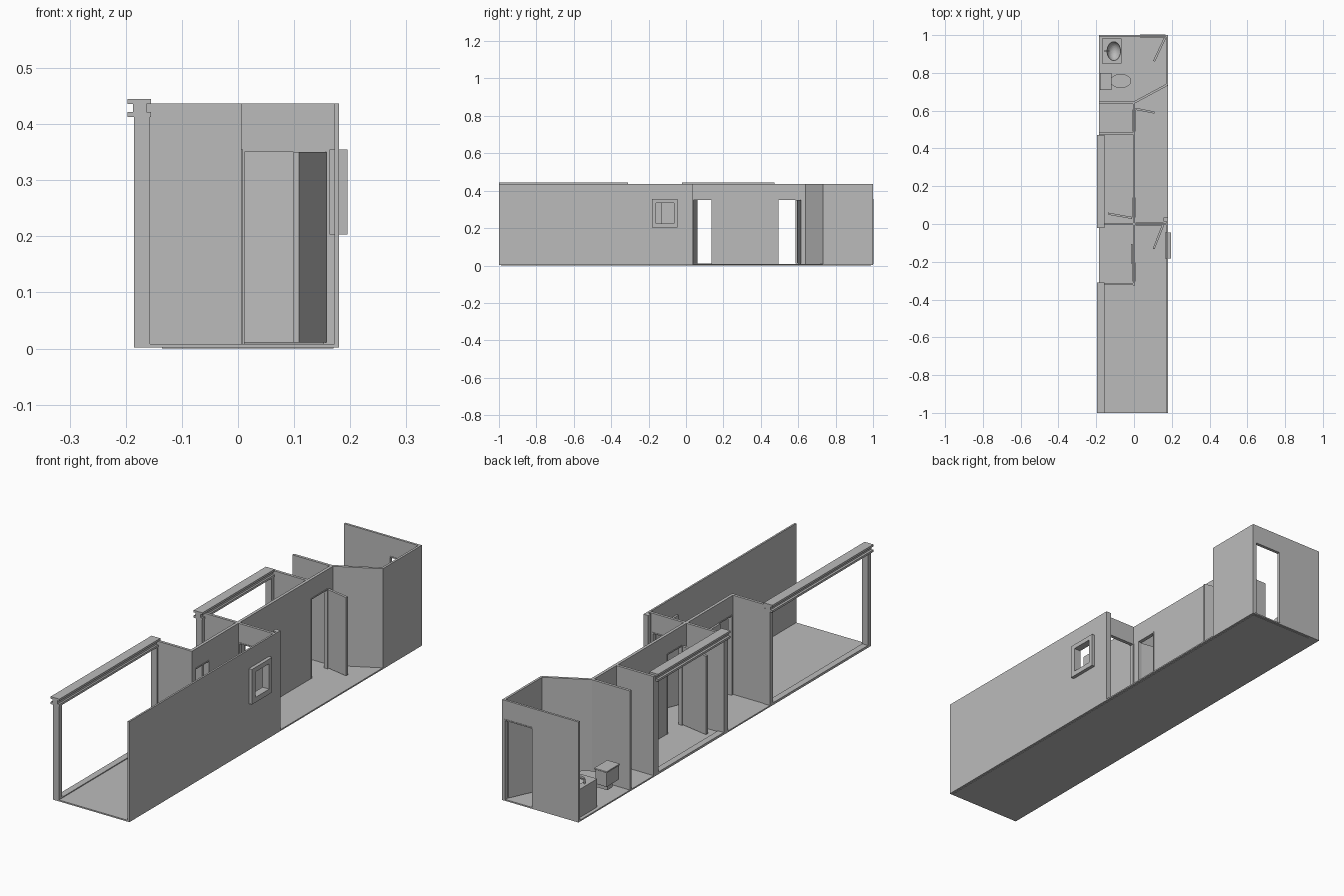
import bpy, bmesh
from math import atan2, hypot
from mathutils import Matrix, Vector

cube = bpy.data.objects.get("Cube")
if cube:
    bpy.data.objects.remove(cube, do_unlink=True)

grey = bpy.data.materials.new("plain grey")
grey.use_nodes = True
grey.diffuse_color = (0.5, 0.5, 0.5, 1)
grey.node_tree.nodes["Principled BSDF"].inputs["Base Color"].default_value = (0.5, 0.5, 0.5, 1)

FLOOR, TOP, HEAD = 0.008, 0.437, 0.355
WEST, EAST = -0.185, 0.18


def finish(name, bm):
    mesh = bpy.data.meshes.new(name)
    bmesh.ops.recalc_face_normals(bm, faces=bm.faces)
    bm.to_mesh(mesh)
    bm.free()
    mesh.materials.append(grey)
    ob = bpy.data.objects.new(name, mesh)
    bpy.context.collection.objects.link(ob)
    return ob


def add_box(bm, x, y, z, matrix=Matrix()):
    lo, hi = Vector((x[0], y[0], z[0])), Vector((x[1], y[1], z[1]))
    place = Matrix.Translation((lo + hi) / 2) @ Matrix.Diagonal((*(hi - lo), 1))
    bmesh.ops.create_cube(bm, size=1, matrix=matrix @ place)


def boxes(name, *parts):
    bm = bmesh.new()
    for part in parts:
        add_box(bm, *part)
    return finish(name, bm)


def wall(name, start, end, thick=0.012, openings=(), z=(FLOOR, TOP)):
    """Straight wall; openings are (from, to, bottom, top) along its length."""
    dx, dy = end[0] - start[0], end[1] - start[1]
    m = Matrix.Translation((*start, 0)) @ Matrix.Rotation(atan2(dy, dx), 4, 'Z')
    side = (-thick / 2, thick / 2)
    bm = bmesh.new()
    at = 0
    for a, b, low, high in openings:
        add_box(bm, (at, a), side, z, m)
        add_box(bm, (a, b), side, (high, z[1]), m)
        if low > z[0]:
            add_box(bm, (a, b), side, (z[0], low), m)
        else:
            # door casing lining the opening
            trim = (side[0] - 0.002, side[1] + 0.002)
            for s in ((a, a + 0.004), (b - 0.004, b)):
                add_box(bm, s, trim, (low, high), m)
            add_box(bm, (a, b), trim, (high - 0.005, high), m)
        at = b
    add_box(bm, (at, hypot(dx, dy)), side, z, m)
    return finish(name, bm)


# Floor slab with a slim base below
boxes("floor", ((WEST, EAST), (-1, 1), (0.002, FLOOR)))
boxes("floor_base", ((-0.135, 0.17), (-0.99, 0.99), (0, 0.002)))

# Outer walls
wall("right_wall", (0.176, -1), (0.176, 0.03), 0.008, [(0.84, 0.935, 0.225, 0.335)])
boxes("right_wall_post", ((0.157, EAST), (0.014, 0.034), (FLOOR, TOP)))
wall("rear_right_wall", (0.175, 0.735), (0.175, 1), 0.01)
wall("back_wall", (EAST, 0.995), (WEST, 0.995), 0.01, [(0.012, 0.148, FLOOR, HEAD)])

# Inner walls
wall("central_wall", (0, -0.325), (0, 0.648), 0.013,
     [(0.02, 0.12, FLOOR, HEAD), (0.36, 0.465, FLOOR, HEAD), (0.815, 0.93, FLOOR, HEAD)])
wall("entry_cross_wall", (0.006, 0), (0.172, 0), 0.012, [(0.002, 0.15, FLOOR, HEAD)])
wall("diagonal_wall", (0, 0.643), (0.175, 0.737), 0.012)
for name, y in (("front_partition", -0.318), ("middle_partition", 0),
                ("closet_partition", 0.479), ("bathroom_partition", 0.642)):
    wall(name, (WEST, y), (0, y))

# Large glazed-side frames: two posts, a sill and a flanged head beam
for name, y0, y1 in (("front", -1, -0.31), ("rear", -0.022, 0.472)):
    span = (y0, y1)
    px = (WEST, -0.157)
    boxes(name + "_side_frame",
          (px, (y0, y0 + 0.02), (FLOOR, 0.415)),
          (px, (y1 - 0.02, y1), (FLOOR, 0.415)),
          (px, span, (FLOOR, 0.012)),
          ((-0.197, -0.155), span, (0.413, 0.422)),
          ((-0.187, -0.163), span, (0.422, 0.436)),
          ((-0.197, -0.155), span, (0.436, 0.445)))

# Window frame standing proud of the right wall
fx, fy, fz = (0.163, 0.195), (-0.183, -0.045), (0.203, 0.355)
boxes("window_frame",
      (fx, (fy[0], fy[0] + 0.023), fz), (fx, (fy[1] - 0.02, fy[1]), fz),
      (fx, (fy[0] + 0.023, fy[1] - 0.02), (fz[0], fz[0] + 0.022)),
      (fx, (fy[0] + 0.023, fy[1] - 0.02), (fz[1] - 0.02, fz[1])))

# Doors standing open, and one sliding panel
for name, hinge, tip in (("entry_door", (0.153, -0.008), (0.104, -0.132)),
                         ("bedroom_door", (-0.01, 0.032), (-0.138, 0.055)),
                         ("closet_door", (0.006, 0.61), (0.108, 0.59)),
                         ("back_door", (0.164, 0.985), (0.106, 0.862))):
    wall(name, hinge, tip, 0.011, z=(0.011, 0.35))
boxes("sliding_door", ((-0.017, -0.0085), (-0.21, -0.106), (0.011, HEAD)))


def ellipsoid(name, centre, radii):
    bm = bmesh.new()
    m = Matrix.Translation(centre) @ Matrix.Diagonal((*radii, 1))
    bmesh.ops.create_uvsphere(bm, u_segments=32, v_segments=16, radius=1, matrix=m)
    return finish(name, bm)


def smooth(ob):
    bpy.ops.object.select_all(action='DESELECT')
    ob.select_set(True)
    bpy.context.view_layer.objects.active = ob
    bpy.ops.object.shade_smooth_by_angle()


def lathe(name, centre, rings):
    """Stacked oval rings (rx, ry, z) joined into a closed solid."""
    bm = bmesh.new()
    loops = []
    for rx, ry, z in rings:
        m = Matrix.Translation((centre[0], centre[1], z)) @ Matrix.Diagonal((rx, ry, 1, 1))
        loops.append(bmesh.ops.create_circle(bm, segments=28, radius=1, matrix=m)["verts"])
    for a, b in zip(loops, loops[1:]):
        for i in range(28):
            j = (i + 1) % 28
            bm.faces.new((a[i], a[j], b[j], b[i]))
    bm.faces.new(loops[0])
    bm.faces.new(loops[-1])
    ob = finish(name, bm)
    smooth(ob)


# Washbasin cabinet with a hollowed oval bowl and a tap
basin = boxes("basin_cabinet", ((-0.17, -0.065), (0.85, 0.982), (FLOOR, 0.13)))
cutter = ellipsoid("basin_cutter", (-0.107, 0.915, 0.132), (0.036, 0.05, 0.045))
cutter.hide_render = True
cutter.hide_viewport = True
cutter.display_type = 'WIRE'
cut = basin.modifiers.new("bowl", 'BOOLEAN')
cut.operation = 'DIFFERENCE'
cut.object = cutter
boxes("basin_tap", ((-0.158, -0.152), (0.912, 0.918), (0.13, 0.15)),
      ((-0.158, -0.13), (0.912, 0.918), (0.146, 0.15)))

# Toilet: cistern, lid and bowl
tank = boxes("toilet_cistern", ((-0.178, -0.122), (0.712, 0.797), (0.075, 0.138)),
             ((-0.181, -0.119), (0.709, 0.8), (0.138, 0.145)))
bevel = tank.modifiers.new("rounded", 'BEVEL')
bevel.width = 0.003
bevel.segments = 2
lathe("toilet_bowl", (-0.07, 0.757),
      [(0.03, 0.022, FLOOR), (0.024, 0.018, 0.03), (0.046, 0.032, 0.068),
       (0.055, 0.037, 0.074), (0.055, 0.037, 0.084)])
boxes("toilet_neck", ((-0.165, -0.08), (0.74, 0.774), (0.05, 0.075)))
